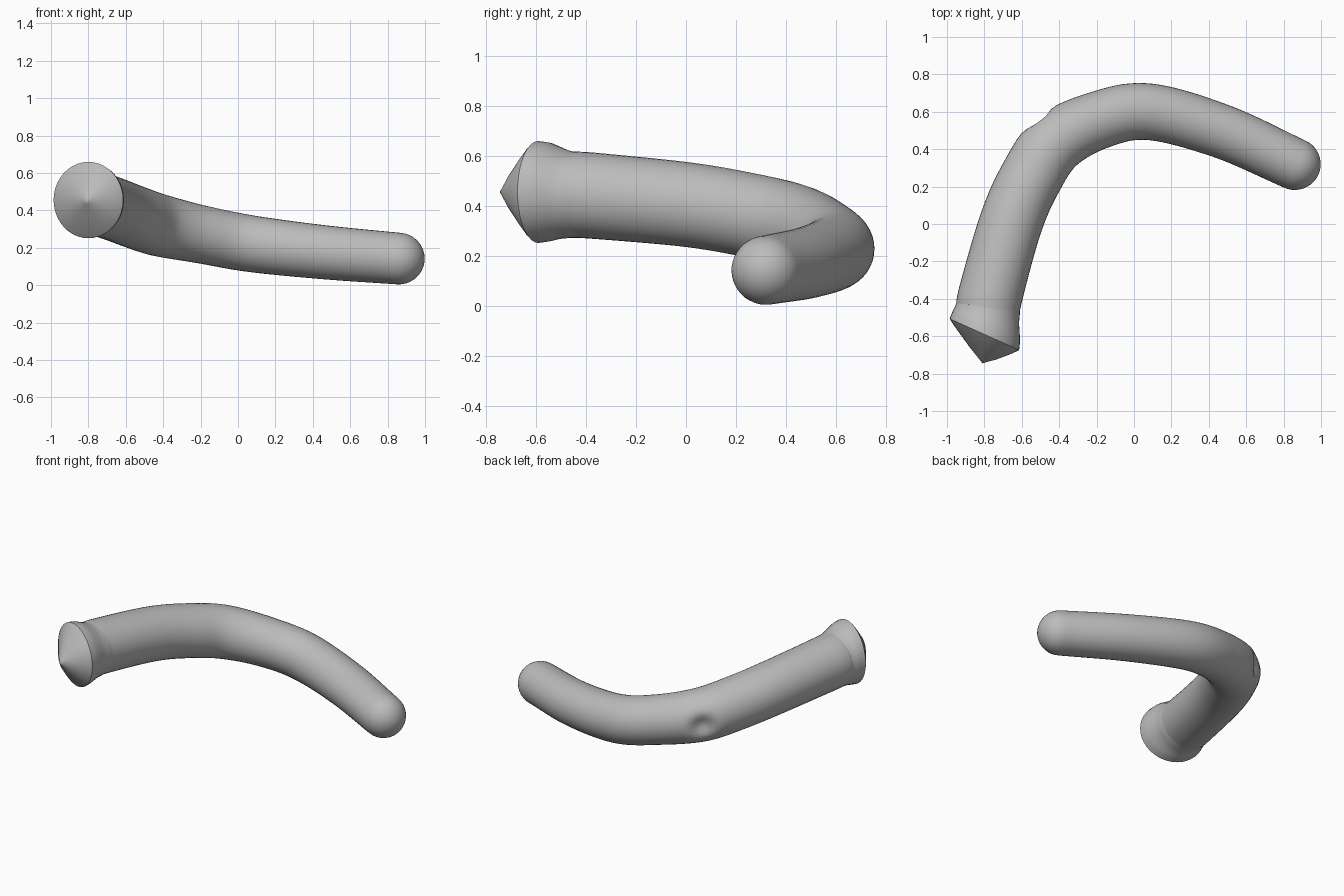
import bpy, bmesh, math
from mathutils import Vector

cube = bpy.data.objects.get("Cube")
if cube:
    bpy.data.objects.remove(cube, do_unlink=True)

SIDES = 40
STEPS = 10

# Centre line of the bent tube: x, y, z, radius
PATH = [
    (-0.79, -0.55, 0.455, 0.198),
    (-0.782, -0.47, 0.445, 0.175),
    (-0.765, -0.37, 0.44, 0.172),
    (-0.66, 0.0, 0.405, 0.169),
    (-0.555, 0.24, 0.365, 0.168),
    (-0.42, 0.435, 0.32, 0.166),
    (-0.19, 0.555, 0.27, 0.155),
    (0.08, 0.6, 0.22, 0.151),
    (0.47, 0.495, 0.175, 0.144),
    (0.86, 0.32, 0.142, 0.138),
]


def spline(points):
    """Smooth samples through the points."""
    pts = [Vector(p) for p in points]
    pts = [pts[0] * 2 - pts[1]] + pts + [pts[-1] * 2 - pts[-2]]
    out = []
    for a, b, c, d in zip(pts, pts[1:], pts[2:], pts[3:]):
        for i in range(STEPS):
            t = i / STEPS
            out.append((b * 2 + (c - a) * t + (a * 2 - b * 5 + c * 4 - d) * t * t
                        + (b * 3 - a - c * 3 + d) * t ** 3) / 2)
    return out + [pts[-2]]


def add_ring(bm, centre, axis, radius):
    side = axis.cross(Vector((0, 0, 1))).normalized()
    up = side.cross(axis).normalized()
    ring = []
    for i in range(SIDES):
        a = math.tau * i / SIDES
        ring.append(bm.verts.new(centre + (side * math.cos(a) + up * math.sin(a)) * radius))
    return ring


def dent(bm, centre, inward, width, depth):
    """Push in a small pit with a slightly raised lip."""
    for v in bm.verts:
        q = ((v.co - centre).length / width) ** 2
        v.co += inward * depth * (1 - 0.45 * q) * math.exp(-q)


bm = bmesh.new()
samples = spline(PATH)
centres = [p.xyz for p in samples]
last = len(centres) - 1
rings = []

# Shallow pointed end cap
rim_axis = Vector((0.41, 0.91, 0)).normalized()
apex = Vector((-0.81, -0.745, 0.455))
rim = Vector((-0.80, -0.59, 0.455))
for t, r in ((0.1, 0.022), (0.35, 0.08), (0.7, 0.15), (0.92, 0.191), (1.0, 0.204)):
    rings.append(add_ring(bm, apex.lerp(rim, t), rim_axis, r))

# Tube body
for i, p in enumerate(samples):
    axis = (centres[min(i + 1, last)] - centres[max(i - 1, 0)]).normalized()
    axis = rim_axis.lerp(axis, min(1, i / (2 * STEPS))).normalized()
    rings.append(add_ring(bm, p.xyz, axis, p.w))

# Rounded end
for i in range(1, 10):
    a = math.pi / 2 * i / 10
    r = samples[-1].w
    rings.append(add_ring(bm, centres[-1] + axis * r * math.sin(a), axis, r * math.cos(a)))

# Skin the rings and close both ends
for a, b in zip(rings, rings[1:]):
    for i in range(SIDES):
        j = (i + 1) % SIDES
        bm.faces.new((a[i], a[j], b[j], b[i]))
for ring, tip in ((rings[0], apex), (rings[-1], centres[-1] + axis * r)):
    point = bm.verts.new(tip)
    for i in range(SIDES):
        bm.faces.new((ring[i], ring[(i + 1) % SIDES], point))

# Pit on the outside of the bend
dent(bm, Vector((-0.52, 0.565, 0.31)), Vector((0.64, -0.77, 0)), 0.075, 0.05)
bmesh.ops.recalc_face_normals(bm, faces=bm.faces)

mesh = bpy.data.meshes.new("bent_tube")
bm.to_mesh(mesh)
bm.free()
tube = bpy.data.objects.new("bent_tube", mesh)
bpy.context.collection.objects.link(tube)

# Plain grey finish
grey = bpy.data.materials.new("plain grey")
grey.use_nodes = True
colour = (0.5, 0.5, 0.5, 1)
grey.diffuse_color = colour
grey.node_tree.nodes["Principled BSDF"].inputs["Base Color"].default_value = colour
mesh.materials.append(grey)

bpy.ops.object.select_all(action="DESELECT")
tube.select_set(True)
bpy.context.view_layer.objects.active = tube
bpy.ops.object.shade_smooth_by_angle(angle=math.radians(40))
